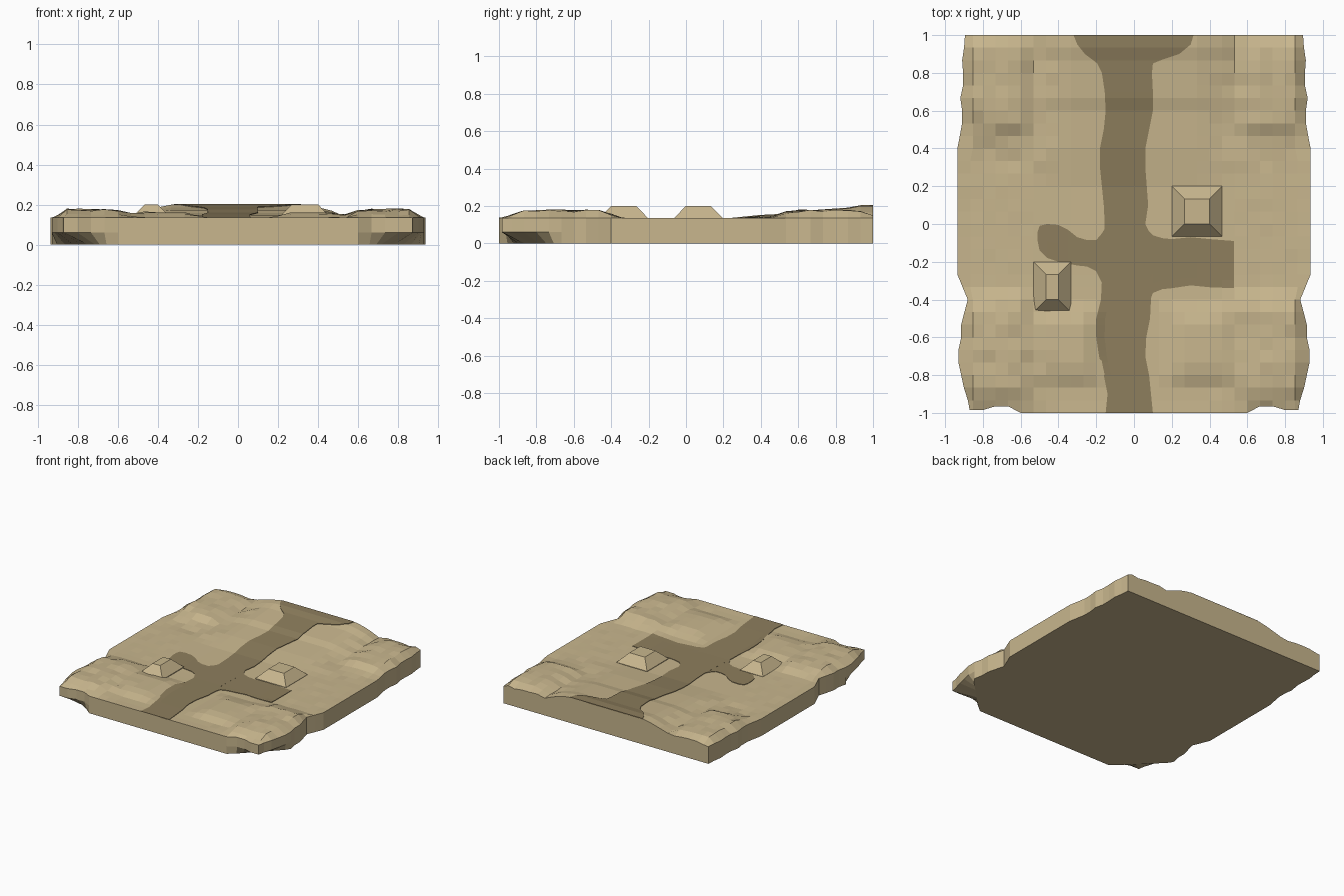
import bpy, bmesh, math, random

if "Cube" in bpy.data.objects:
    bpy.data.objects.remove(bpy.data.objects["Cube"])

random.seed(4)
STEP = 1 / 15


def material(name, rgb):
    m = bpy.data.materials.new(name)
    m.diffuse_color = (*rgb, 1)
    m.use_nodes = True
    m.node_tree.nodes["Principled BSDF"].inputs["Base Color"].default_value = m.diffuse_color
    return m


SAND = material("sand", (0.58, 0.47, 0.27))
TRACK = material("dark_track", (0.27, 0.21, 0.11))


def make_object(name, bm, mat):
    bmesh.ops.recalc_face_normals(bm, faces=bm.faces)
    mesh = bpy.data.meshes.new(name)
    bm.to_mesh(mesh)
    bm.free()
    mesh.materials.append(mat)
    ob = bpy.data.objects.new(name, mesh)
    bpy.context.collection.objects.link(ob)
    return ob


def lerp_table(table, t, col=1):
    for a, b in zip(table, table[1:]):
        if t <= b[0]:
            f = max(0, (t - a[0]) / (b[0] - a[0]))
            return a[col] + f * (b[col] - a[col])
    return table[-1][col]


def clamp(v):
    return max(0.0, min(1.0, v))


# Terrain rules: rise towards the back, mirrored mounds
RISE = [(-1, .133), (-.8, .133), (-.3, .126), (.2, .128), (.4, .148), (.6, .158),
        (.667, .173), (.867, .187), (.933, .2), (1, .2)]
MOUNDS = [(.76, -.66, .24, .33, .042), (.37, -.64, .2, .22, .03), (.77, .74, .24, .3, .042)]
HALF_WIDTH = [(-1, .87), (-.93, .88), (-.87, .9), (-.73, .93), (-.67, .93), (-.6, .915), (-.53, .915),
              (-.4, .88), (-.27, .935), (.4, .935), (.53, .91), (.6, .91), (.67, .92),
              (.73, .905), (.8, .905), (.87, .91), (.93, .9), (1, .895)]


def height(x, y):
    ax = abs(x)
    z = .132 + (lerp_table(RISE, y) - .132) * clamp((.56 - ax) / .2)
    for cx, cy, rx, ry, h in MOUNDS:
        z += h * clamp(2.5 * (1 - max(abs(ax - cx) / rx, abs(y - cy) / ry)))
    return z


# Ground slab: height grid with ragged sides and undercut front corners
bm = bmesh.new()
N, M = 15, 14
grid = []
for j in range(-N, N + 1):
    row = []
    for i in range(-M, M + 1):
        x, y = i * STEP, j * STEP
        z = height(x, y)
        if abs(x) > .4 and not -.4 < y < .3:
            z += random.uniform(-.007, .007)
        elif abs(x) > .55:
            z += random.uniform(-.002, .002)
        if abs(i) == M:
            x, z = math.copysign(lerp_table(HALF_WIDTH, y), i), .135
        if abs(i) == M - 1 and not -.4 < y < .4:
            x *= .985
        if j == -N:
            z = .135
            if abs(x) > .62:
                y = -.965 if abs(x) < .8 else -.985
        row.append(bm.verts.new((x, y, z)))
    grid.append(row)
for a, b in zip(grid, grid[1:]):
    for k in range(len(a) - 1):
        bm.faces.new((a[k], a[k + 1], b[k + 1], b[k]))
rim = grid[0] + [r[-1] for r in grid[1:]] + grid[-1][-2::-1] + [r[0] for r in grid[-2:0:-1]]
middle, bottom = [], []
for v in rim:
    x, y = v.co.x, v.co.y
    middle.append(bm.verts.new((x, y, .06)))
    d = max(0, abs(x) - y - 1.61) / 2
    bottom.append(bm.verts.new((x - math.copysign(d, x), y + d, 0)))
for up, low in ((rim, middle), (middle, bottom)):
    for k in range(len(up)):
        n = (k + 1) % len(up)
        bm.faces.new((up[k], low[k], low[n], up[n]))
bm.faces.new(bottom[::-1])
make_object("ground_slab", bm, SAND)


# Track plates draped on the ground: rows of (position, low edge, high edge)
def track(name, table, along_y, lift):
    bm = bmesh.new()
    first, last = table[0][0], table[-1][0]
    stops = sorted({first, last, *[r[0] for r in table],
                    *[k / 15 for k in range(-15, 16) if first < k / 15 < last]})
    rows = []
    for s in stops:
        lo, hi = lerp_table(table, s, 1), lerp_table(table, s, 2)
        row = []
        for k in range(7):
            t = lo + (hi - lo) * k / 6
            x, y = (t, s) if along_y else (s, t)
            row.append(bm.verts.new((x, y, height(x, y) + lift)))
        rows.append(row)
    for a, b in zip(rows, rows[1:]):
        for k in range(6):
            bm.faces.new((a[k], a[k + 1], b[k + 1], b[k]))
    bmesh.ops.recalc_face_normals(bm, faces=bm.faces)
    bm.faces.ensure_lookup_table()
    if bm.faces[0].normal.z < 0:
        bmesh.ops.reverse_faces(bm, faces=bm.faces)
    # Thin edge skirt
    edges = [e for e in bm.edges if e.is_boundary]
    ext = bmesh.ops.extrude_edge_only(bm, edges=edges)["geom"]
    for v in ext:
        if isinstance(v, bmesh.types.BMVert):
            v.co.z -= .008
    make_object(name, bm, TRACK)


track("main_track", [
    (-1, -.15, .1), (-.9, -.14, .09), (-.8, -.16, .08), (-.7, -.185, .06), (-.6, -.2, .065),
    (-.5, -.2, .085), (-.4, -.175, .09), (-.3, -.17, .07), (-.1, -.16, .08), (0, -.155, .06),
    (.1, -.16, .075), (.3, -.18, .06), (.4, -.18, .06), (.5, -.16, .08), (.6, -.15, .1),
    (.7, -.155, .1), (.8, -.17, .095), (.85, -.195, .1), (.87, -.22, .15), (.9, -.26, .24),
    (.95, -.3, .3), (1, -.32, .315)], True, .004)
track("left_branch", [
    (-.51, -.09, -.04), (-.5, -.14, -.01), (-.46, -.18, 0), (-.4, -.2, -.005), (-.35, -.21, -.03),
    (-.3, -.22, -.07), (-.25, -.225, -.085), (-.2, -.25, -.085), (-.17, -.31, -.05),
    (-.14, -.34, 0)], False, .0035)
track("right_branch", [
    (.05, -.47, .02), (.08, -.42, -.04), (.1, -.365, -.06), (.15, -.345, -.075), (.2, -.34, -.08),
    (.3, -.325, -.07), (.4, -.335, -.08), (.53, -.34, -.09)], False, .0035)


# Tapered blocks beside the crossing
def block(name, x0, x1, y0, y1):
    bm = bmesh.new()
    rings = []
    for inset, z in ((0, .12), (0, .132), (STEP, .2)):
        rings.append([bm.verts.new((x, y, z)) for x, y in (
            (x0 + inset, y0 + inset), (x1 - inset, y0 + inset),
            (x1 - inset, y1 - inset), (x0 + inset, y1 - inset))])
    for a, b in zip(rings, rings[1:]):
        for k in range(4):
            n = (k + 1) % 4
            bm.faces.new((a[k], a[n], b[n], b[k]))
    bm.faces.new(rings[0][::-1])
    bm.faces.new(rings[-1])
    make_object(name, bm, SAND)


block("left_block", -.533, -.333, -.467, -.2)
block("right_block", .2, .467, -.067, .2)
